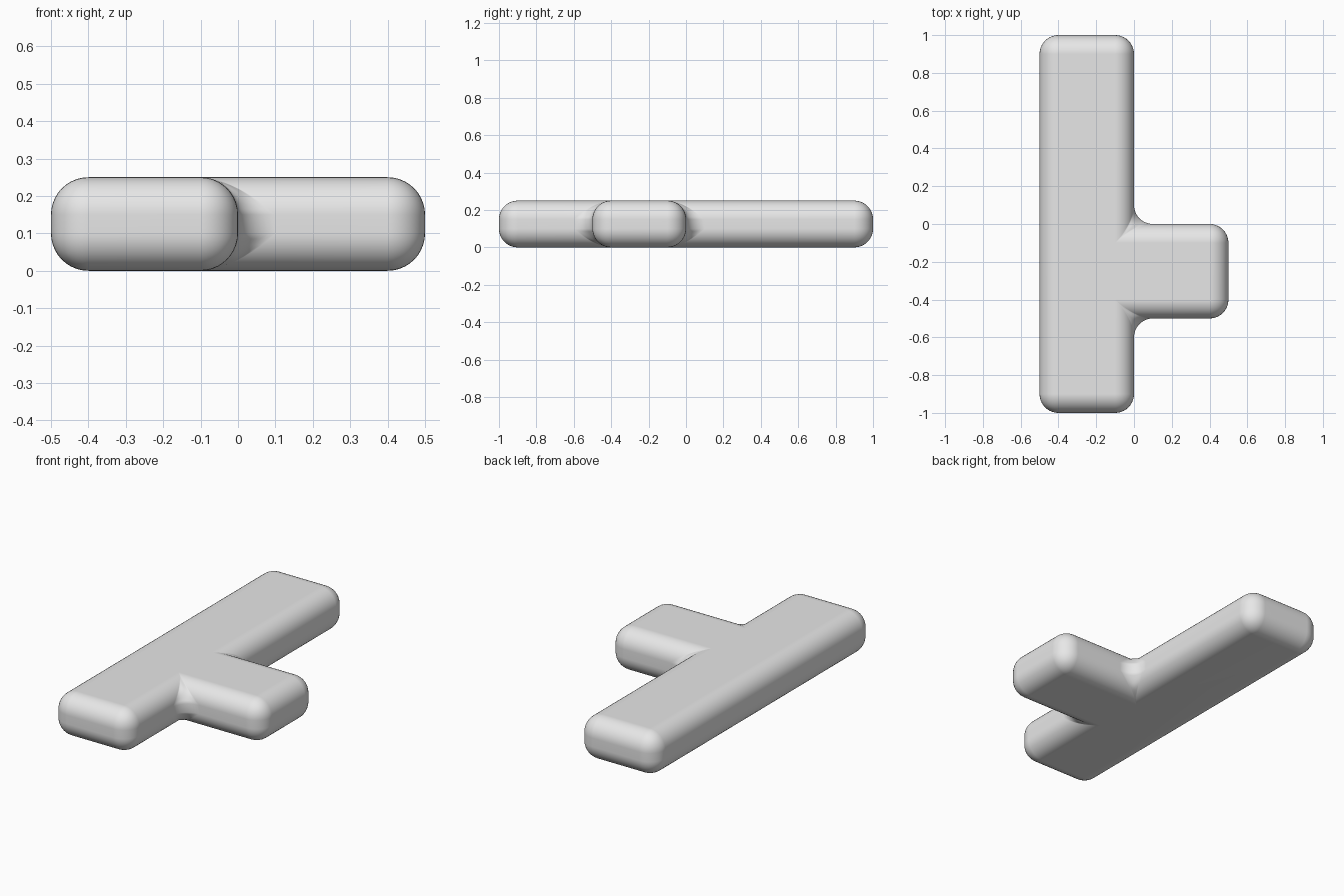
import bpy
import bmesh

cube = bpy.data.objects.get("Cube")
if cube:
    bpy.data.objects.remove(cube, do_unlink=True)

HEIGHT = 0.25
RADIUS = 0.1

# Plain grey material
grey = bpy.data.materials.new("light_grey")
grey.use_nodes = True
colour = (0.8, 0.8, 0.8, 1)
grey.diffuse_color = colour
grey.node_tree.nodes["Principled BSDF"].inputs["Base Color"].default_value = colour

# Long bar with a stub on its left side, as one extruded outline
outline = [(-0.5, -1), (0, -1), (0, -0.5), (0.5, -0.5),
           (0.5, 0), (0, 0), (0, 1), (-0.5, 1)]
bm = bmesh.new()
base = bm.faces.new([bm.verts.new((x, y, 0)) for x, y in outline])
top = bmesh.ops.extrude_face_region(bm, geom=[base])
bmesh.ops.translate(bm, vec=(0, 0, HEIGHT),
                    verts=[g for g in top["geom"] if isinstance(g, bmesh.types.BMVert)])
bmesh.ops.recalc_face_normals(bm, faces=bm.faces[:])
mesh = bpy.data.meshes.new("branched_bar")
bm.to_mesh(mesh)
bm.free()
mesh.materials.append(grey)
bar = bpy.data.objects.new("branched_bar", mesh)
bpy.context.collection.objects.link(bar)

# Round every edge and inner corner
bevel = bar.modifiers.new("rounding", "BEVEL")
bevel.width = RADIUS
bevel.segments = 10
bevel.limit_method = "ANGLE"
bevel.use_clamp_overlap = False

# Smooth shading with level flat faces
bpy.context.view_layer.objects.active = bar
bar.select_set(True)
bpy.ops.object.shade_smooth()
normals = bar.modifiers.new("flat_face_normals", "WEIGHTED_NORMAL")
normals.keep_sharp = True
